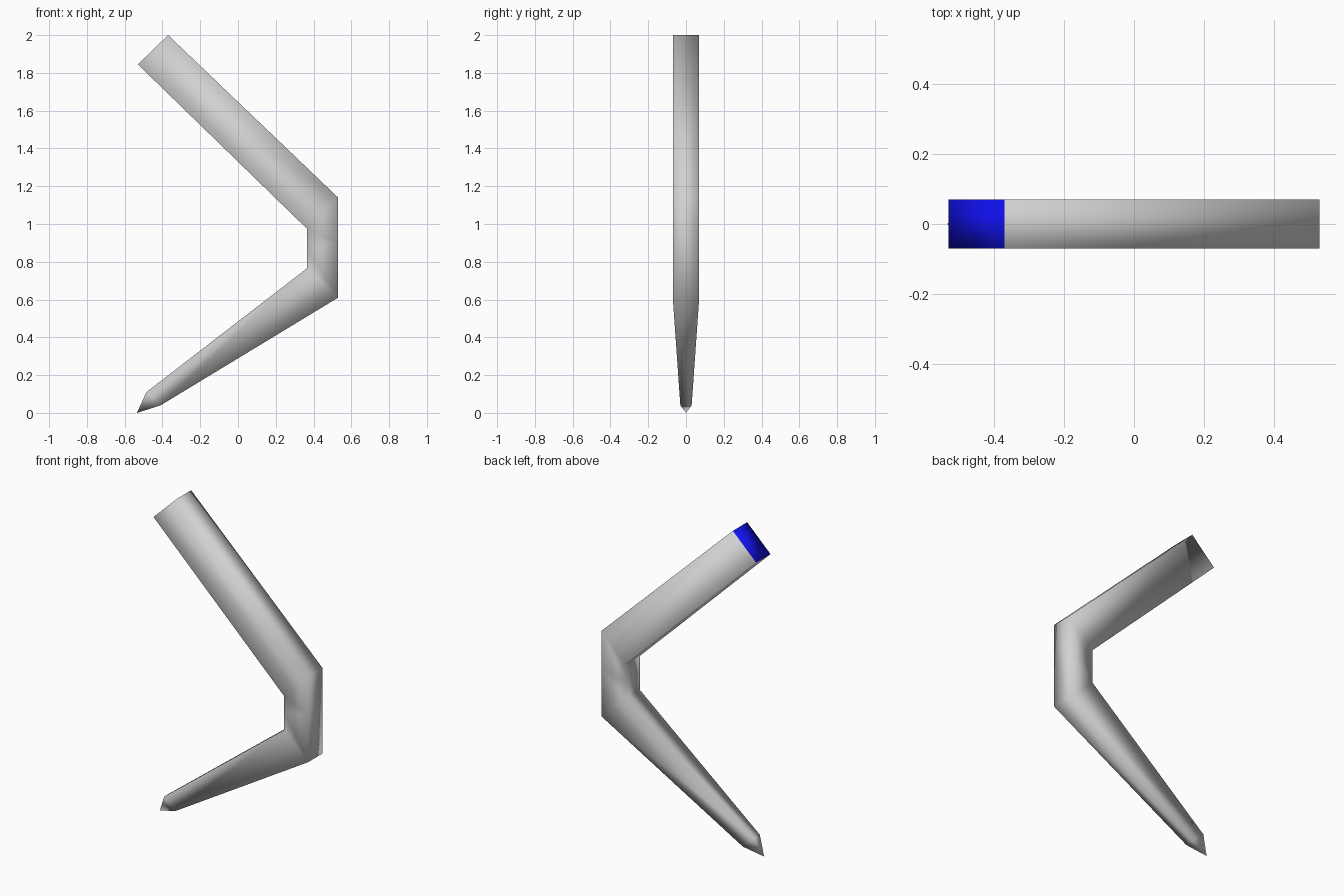
import bpy
import bmesh

if "Cube" in bpy.data.objects:
    bpy.data.objects.remove(bpy.data.objects["Cube"], do_unlink=True)


def make_material(name, colour):
    mat = bpy.data.materials.new(name)
    mat.use_nodes = True
    mat.diffuse_color = colour
    mat.node_tree.nodes["Principled BSDF"].inputs["Base Color"].default_value = colour
    return mat


grey = make_material("light grey", (0.64, 0.64, 0.64, 1))
blue = make_material("deep blue", (0.005, 0.005, 0.8, 1))

# Sections along the bent arm: inner (x, z), outer (x, z), half thickness
sections = [
    ((-0.53, 1.845), (-0.37, 2.0), 0.07),    # upper end
    ((0.365, 0.975), (0.53, 1.14), 0.07),    # top of elbow
    ((0.365, 0.87), (0.53, 0.9), 0.07),      # middle of elbow
    ((0.365, 0.765), (0.53, 0.61), 0.07),    # bottom of elbow
    ((-0.485, 0.11), (-0.41, 0.04), 0.03),   # base of the point
]
tip = (-0.535, 0, 0)

bm = bmesh.new()
rings = []
for (ix, iz), (ox, oz), h in sections:
    corners = [(ix, -h, iz), (ox, -h, oz), (ox, h, oz), (ix, h, iz)]
    rings.append([bm.verts.new(c) for c in corners])

# Side walls between neighbouring sections
for a, b in zip(rings, rings[1:]):
    for i in range(4):
        j = (i + 1) % 4
        bm.faces.new((a[i], a[j], b[j], b[i]))

# Pointed foot
apex = bm.verts.new(tip)
for i in range(4):
    bm.faces.new((rings[-1][i], rings[-1][(i + 1) % 4], apex))

# Blue upper end face
cap = bm.faces.new(rings[0])
cap.material_index = 1

bmesh.ops.recalc_face_normals(bm, faces=bm.faces[:])
for face in bm.faces:
    face.smooth = True

mesh = bpy.data.meshes.new("bent_arm")
bm.to_mesh(mesh)
bm.free()
mesh.materials.append(grey)
mesh.materials.append(blue)
arm = bpy.data.objects.new("bent_arm", mesh)
bpy.context.collection.objects.link(arm)
